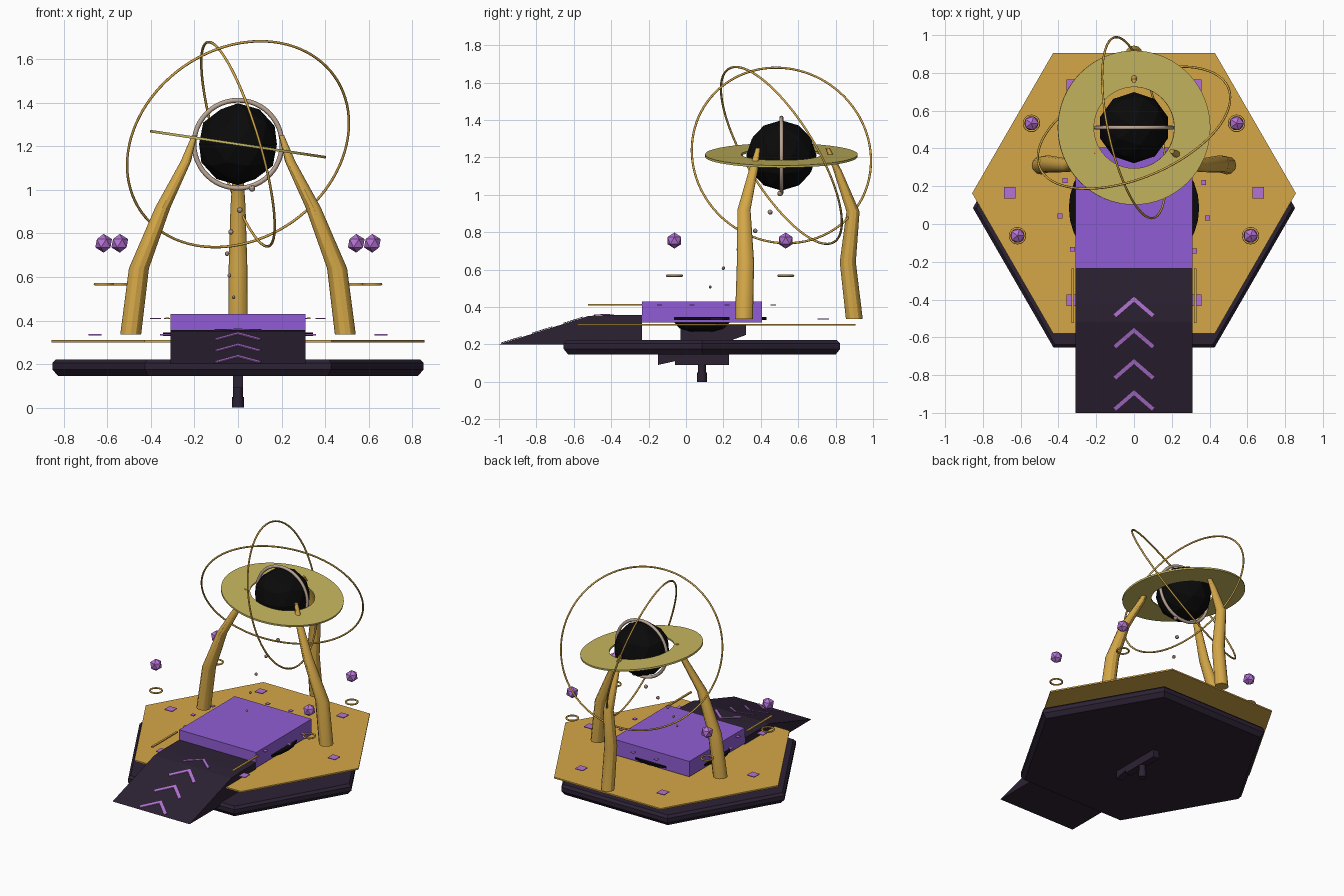
import bpy, bmesh, math
from mathutils import Vector, Matrix

if "Cube" in bpy.data.objects:
    bpy.data.objects.remove(bpy.data.objects["Cube"])


def material(name, r, g, b):
    m = bpy.data.materials.new(name)
    m.use_nodes = True
    m.diffuse_color = (r, g, b, 1)
    m.node_tree.nodes["Principled BSDF"].inputs["Base Color"].default_value = (r, g, b, 1)
    return m


GOLD = material("gold", 0.66, 0.39, 0.065)
BRASS = material("pale brass", 0.58, 0.48, 0.115)
PURPLE = material("purple", 0.28, 0.11, 0.66)
VIOLET = material("light violet", 0.46, 0.17, 0.66)
DARK = material("dark plum", 0.026, 0.016, 0.034)
BLACK = material("black", 0.003, 0.003, 0.003)
SILVER = material("warm silver", 0.5, 0.38, 0.3)


def finish(name, bm, mat, smooth=False):
    bmesh.ops.recalc_face_normals(bm, faces=bm.faces[:])
    me = bpy.data.meshes.new(name)
    bm.to_mesh(me)
    bm.free()
    me.materials.append(mat)
    ob = bpy.data.objects.new(name, me)
    bpy.context.collection.objects.link(ob)
    if smooth:
        for p in me.polygons:
            p.use_smooth = True
    return ob


def box(name, center, size, mat, turn=0):
    bm = bmesh.new()
    bmesh.ops.create_cube(bm, size=1, matrix=Matrix.Translation(center)
                          @ Matrix.Rotation(turn, 4, "Z") @ Matrix.Diagonal((*size, 1)))
    return finish(name, bm, mat)


def ball(name, center, radius, mat, detail=1):
    bm = bmesh.new()
    bmesh.ops.create_icosphere(bm, subdivisions=detail, radius=radius,
                               matrix=Matrix.Translation(center))
    return finish(name, bm, mat)


def loft(name, rings, sides, mat, smooth=False):
    """Horizontal polygon rings (x, y, z, radius) skinned and capped."""
    bm = bmesh.new()
    loops = []
    for x, y, z, r in rings:
        angles = [2 * math.pi * i / sides for i in range(sides)]
        loops.append([bm.verts.new((x + r * math.cos(a), y + r * math.sin(a), z)) for a in angles])
    for lo, hi in zip(loops, loops[1:]):
        for i in range(sides):
            j = (i + 1) % sides
            bm.faces.new((lo[i], lo[j], hi[j], hi[i]))
    bm.faces.new(loops[0])
    bm.faces.new(loops[-1])
    ob = finish(name, bm, mat)
    if smooth:
        bpy.context.view_layer.objects.active = ob
        ob.select_set(True)
        bpy.ops.object.shade_smooth_by_angle()
        ob.select_set(False)
    return ob


def spin(name, center, normal, section, steps, mat, smooth=False):
    """Closed (radius, height) section swept round the normal."""
    q = Vector(normal).to_track_quat("Z", "Y")
    bm = bmesh.new()
    loops = []
    for i in range(steps):
        a = 2 * math.pi * i / steps
        loops.append([bm.verts.new(Vector(center) + q @ Vector((r * math.cos(a), r * math.sin(a), h)))
                      for r, h in section])
    n = len(section)
    for i in range(steps):
        a, b = loops[i], loops[(i + 1) % steps]
        for k in range(n):
            bm.faces.new((a[k], a[(k + 1) % n], b[(k + 1) % n], b[k]))
    return finish(name, bm, mat, smooth)


def torus(name, center, normal, major, minor, mat, steps=64):
    section = [(major + minor * math.cos(k * math.pi / 4), minor * math.sin(k * math.pi / 4))
               for k in range(8)]
    return spin(name, center, normal, section, steps, mat, True)


def extrude_x(name, profile, half, mat):
    """Side profile (y, z) extruded across x."""
    bm = bmesh.new()
    face = bm.faces.new([bm.verts.new((-half, y, z)) for y, z in profile])
    out = bmesh.ops.extrude_face_region(bm, geom=[face])["geom"]
    bmesh.ops.translate(bm, vec=(2 * half, 0, 0),
                        verts=[v for v in out if isinstance(v, bmesh.types.BMVert)])
    return finish(name, bm, mat)


# Hexagonal base and floating gold deck
BY, DY = 0.085, 0.163
loft("base", [(0, BY, 0.145, 0.825), (0, BY, 0.175, 0.853), (0, BY, 0.205, 0.853),
              (0, BY, 0.222, 0.835)], 6, DARK)
loft("deck", [(0, DY, 0.3, 0.857), (0, DY, 0.31, 0.857)], 6, GOLD)

# Stem and fins under the deck
loft("stem", [(0, BY, 0, 0.027), (0, BY, 0.05, 0.027), (0, BY, 0.05, 0.022),
              (0, BY, 0.15, 0.022)], 12, DARK, True)
extrude_x("lower_fin", [(-0.15, 0.09), (-0.06, 0.11), (-0.06, 0.09), (0.23, 0.09),
                        (0.23, 0.16), (-0.15, 0.16)], 0.024, DARK)
extrude_x("upper_fin", [(-0.03, 0.21), (0.21, 0.21), (0.32, 0.25), (0.32, 0.3),
                        (-0.03, 0.3)], 0.024, DARK)

# Black dish with the purple platform over it
loft("dish", [(0, BY, 0.27, 0.07), (0, BY, 0.285, 0.12), (0, BY, 0.33, 0.16),
              (0, BY, 0.33, 0.345), (0, BY, 0.345, 0.345)], 32, BLACK)
box("platform", (0, 0.085, 0.374), (0.62, 0.64, 0.112), PURPLE)

# Entry ramp
slope = [(-1, 0.2), (-0.52, 0.352), (-0.42, 0.357), (-0.235, 0.357)]
extrude_x("ramp", slope + [(-0.235, 0.2)], 0.31, DARK)


def ramp_z(y):
    for (y0, z0), (y1, z1) in zip(slope, slope[1:]):
        if y <= y1:
            return z0 + (z1 - z0) * (y - y0) / (y1 - y0)
    return slope[-1][1]


# Chevrons laid on the ramp
for n, tip in enumerate((-0.385, -0.55, -0.715, -0.88)):
    bm = bmesh.new()
    for s in (-1, 1):
        flat = [(0, tip), (0, tip - 0.026), (s * 0.095, tip - 0.108), (s * 0.108, tip - 0.093)]
        face = bm.faces.new([bm.verts.new((x, y, ramp_z(y) + 0.002)) for x, y in flat])
        out = bmesh.ops.extrude_face_region(bm, geom=[face])["geom"]
        bmesh.ops.translate(bm, vec=(0, 0, 0.004),
                            verts=[v for v in out if isinstance(v, bmesh.types.BMVert)])
    finish(f"chevron_{n + 1}", bm, VIOLET)

# Paired parts: rails, legs, orbs with halo rings
for side, s in (("left", 1), ("right", -1)):
    box(f"{side}_rail", (s * 0.325, -0.38, 0.411), (0.014, 0.29, 0.008), GOLD)
    loft(f"{side}_leg", [(s * 0.493, 0.31, 0.335, 0.048), (s * 0.455, 0.318, 0.64, 0.046),
                         (s * 0.345, 0.31, 0.92, 0.035), (s * 0.24, 0.36, 1.13, 0.024),
                         (s * 0.2, 0.385, 1.25, 0.012)], 12, GOLD, True)
    for where, x, y in (("front", 0.617, -0.062), ("back", 0.543, 0.533)):
        ball(f"{side}_{where}_orb", (s * x, y, 0.755), 0.043, VIOLET)
        torus(f"{side}_{where}_halo", (s * x, y, 0.567), (0, 0, 1), 0.04, 0.006, GOLD, 24)
loft("back_leg", [(0, 0.9, 0.335, 0.045), (0, 0.865, 0.64, 0.043), (0, 0.893, 0.91, 0.035),
                  (0, 0.81, 1.13, 0.022), (0, 0.757, 1.25, 0.012)], 12, GOLD, True)

# Large tiles round the deck
for i in range(6):
    a = i * math.pi / 3
    box(f"deck_tile_{i + 1}", (0.657 * math.cos(a), 0.165 + 0.657 * math.sin(a), 0.335),
        (0.06, 0.06, 0.005), VIOLET)

# Small tiles circling the platform, left out over the ramp
for i in range(13):
    a = math.radians(20) + i * 2 * math.pi / 13
    x, y = 0.393 * math.cos(a), BY + 0.393 * math.sin(a)
    if y > -0.2:
        box(f"small_tile_{i + 1}", (x, y, 0.41), (0.026, 0.026, 0.005), VIOLET)

# Black globe with its silver meridian, disc and orbit rings
CORE = (0, 0.51, 1.21)
ball("globe", CORE, 0.188, BLACK, 2)
torus("meridian", CORE, (0, 1, 0), 0.202, 0.011, SILVER, 48)
spin("ring_disc", CORE, (0.147, 0, 0.989),
     [(0.215, -0.006), (0.408, -0.006), (0.408, 0.006), (0.215, 0.006)], 64, BRASS)
torus("wide_orbit", CORE, (-0.34, 0.8, 0.487), 0.542, 0.006, GOLD, 96)
torus("steep_orbit", CORE, (0.939, 0.2, 0.281), 0.489, 0.006, GOLD, 96)

# Beads rising from the platform to the globe
path = [(-0.02, 0.13), (-0.04, 0.2), (-0.05, 0.28), (-0.033, 0.37), (0.008, 0.45), (0.065, 0.503)]
for i, (x, y) in enumerate(path):
    ball(f"bead_{i + 1}", (x, y, 0.507 + 0.1 * i), 0.008 + 0.0014 * i, SILVER, 2)
